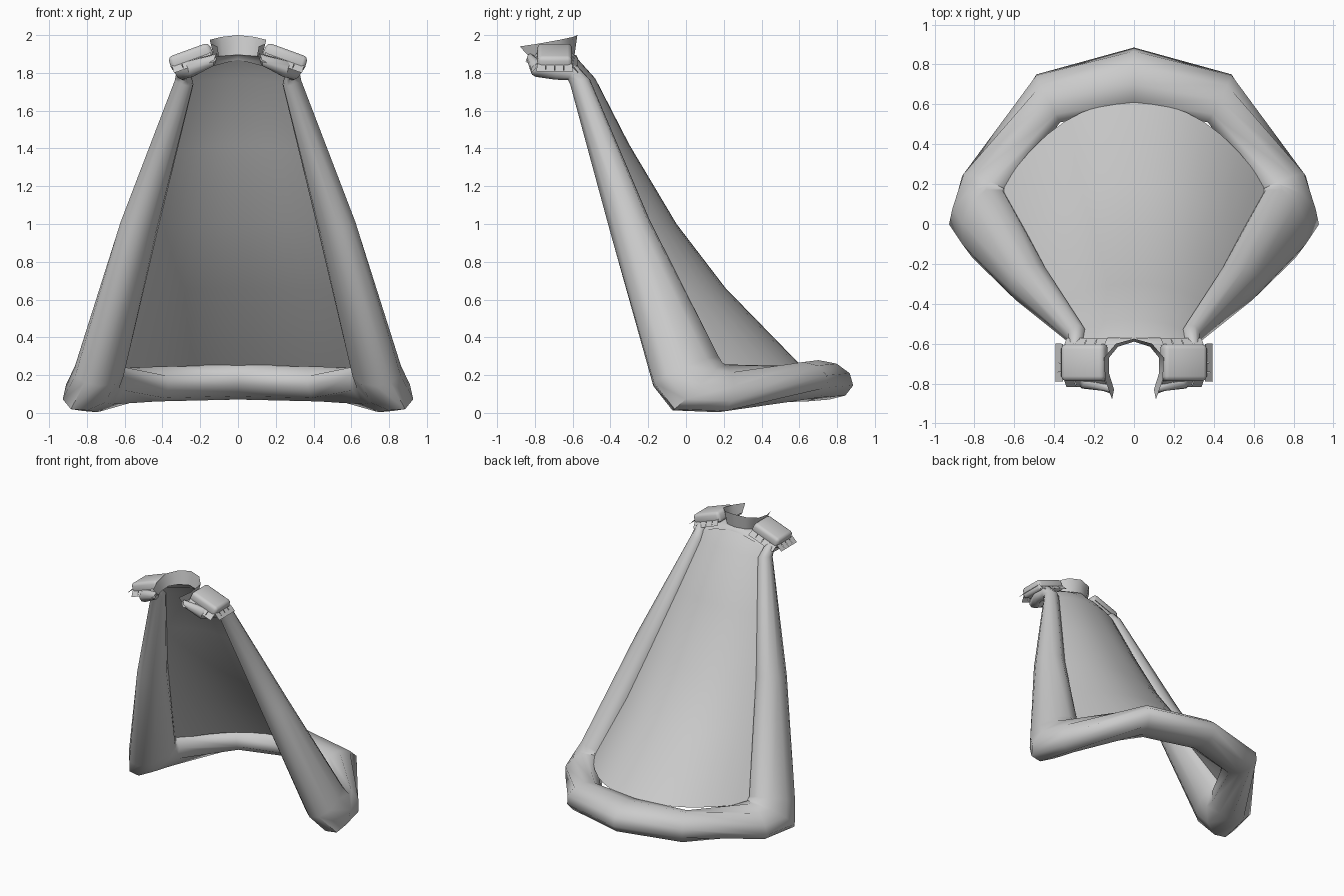
import bpy, bmesh, math
from mathutils import Vector, Matrix

if "Cube" in bpy.data.objects:
    bpy.data.objects.remove(bpy.data.objects["Cube"])


def finish(name, bm, angle=50):
    bmesh.ops.recalc_face_normals(bm, faces=bm.faces)
    me = bpy.data.meshes.new(name)
    bm.to_mesh(me)
    bm.free()
    ob = bpy.data.objects.new(name, me)
    bpy.context.collection.objects.link(ob)
    m = ob.modifiers.new("mirror", 'MIRROR')
    m.use_clip = True
    m.merge_threshold = 0.002
    bpy.ops.object.select_all(action='DESELECT')
    ob.select_set(True)
    bpy.context.view_layer.objects.active = ob
    bpy.ops.object.shade_smooth_by_angle(angle=math.radians(angle))
    return ob


def loft(name, rows, closed=False, cap_start=False):
    bm = bmesh.new()
    grid = [[bm.verts.new(p) for p in row] for row in rows]
    n = len(rows[0])
    for a, b in zip(grid, grid[1:]):
        for i in range(n if closed else n - 1):
            j = (i + 1) % n
            bm.faces.new((a[i], a[j], b[j], b[i]))
    if cap_start:
        bm.faces.new(grid[0])
    return finish(name, bm)


# Padded trim: shoulder front -> down the side -> round the corner -> back hem
# each section is a centre and two half axes
sections = [
    ((.12, -.82, 1.87), (.01, -.01, -.025), (0, -.02, .02)),
    ((.24, -.79, 1.825), (.015, -.025, -.035), (.02, -.025, .03)),
    ((.30, -.69, 1.81), (.02, 0, -.035), (.03, 0, .03)),
    ((.29, -.60, 1.80), (.025, -.02, -.025), (.03, .015, .03)),
    ((.285, -.56, 1.75), (.035, -.04, 0), (.035, .035, .02)),
    ((.52, -.30, 1.0), (.075, -.08, -.01), (.07, .07, .03)),
    ((.735, 0, .22), (.075, -.17, -.06), (.11, .06, .05)),
    ((.77, .06, .14), (.115, -.12, -.12), (.11, .06, .05)),
    ((.73, .19, .13), (.09, .02, -.12), (.10, .06, .05)),
    ((.43, .63, .165), (.06, .12, -.03), (.02, .03, .10)),
    ((0, .73, .175), (0, .155, -.03), (0, .02, .10)),
]
rings = []
for c, a, b in sections:
    c, a, b = Vector(c), Vector(a), Vector(b)
    rings.append([c + a * math.cos(k * math.pi / 5) + b * math.sin(k * math.pi / 5)
                  for k in range(10)])
loft("padded_trim", rings, closed=True, cap_start=True)

# Back cloth: edge half width, edge y, edge z, centre y, centre z
cloth = [(.27, -.58, 1.80, -.57, 1.87), (.29, -.55, 1.74, -.48, 1.77),
         (.40, -.42, 1.38, -.30, 1.42), (.51, -.28, 1.0, -.05, 1.0),
         (.61, -.14, .64, .21, .66), (.70, .13, .23, .61, .25)]
rows = []
for w, ye, ze, yc, zc in cloth:
    rows.append([(w * t, yc + (ye - yc) * t ** 2.3, zc + (ze - zc) * t * t)
                 for t in [i / 8 for i in range(9)]])
loft("back_cloth", rows)

# Collar and shoulder yoke share the neckline, running front to back centre
neck = [(.10, -.83, 1.885), (.125, -.75, 1.88), (.125, -.67, 1.885),
        (.08, -.615, 1.89), (0, -.59, 1.895)]
collar_top = [(.11, -.88, 1.94), (.145, -.78, 1.955), (.15, -.67, 1.975),
              (.09, -.60, 1.99), (0, -.575, 2.0)]
yoke_edge = [(.12, -.85, 1.86), (.25, -.80, 1.83), (.31, -.68, 1.82),
             (.27, -.58, 1.80), (0, -.57, 1.87)]
loft("collar", [neck, collar_top])
middle = [tuple((p + q) / 2 + (.012 if k == 2 else 0) for k, (p, q) in enumerate(zip(a, b)))
          for a, b in zip(neck, yoke_edge)]
loft("shoulder_yoke", [neck, middle, yoke_edge])

# Tilted shoulder pads
tilt = Matrix.Translation((.25, -.695, 1.885)) @ Matrix.Rotation(math.radians(20), 4, 'Y')
bm = bmesh.new()
bmesh.ops.create_cube(bm, size=1, matrix=Matrix.Diagonal((.24, .19, .08, 1)))
for v in bm.verts:
    if v.co.z > 0:
        v.co.x *= .95
        v.co.y *= .95
bmesh.ops.bevel(bm, geom=bm.edges[:], offset=.022, segments=2, profile=.5, affect='EDGES')
bm.transform(tilt)
finish("shoulder_pad", bm)

# Flared flaps hanging from the pad edges
bm = bmesh.new()


def flap(base, out, along, half, length, drop):
    base, out, along = Vector(base), Vector(out), Vector(along)
    tip = base + out * length - Vector((0, 0, drop))
    bm.faces.new([bm.verts.new(p) for p in (
        base - along * half, base + along * half,
        tip + along * half * 1.1, tip - along * half * 1.1)])


for y in (-.072, -.024, .024, .072):
    flap((.112, y, 0), (1, 0, 0), (0, 1, 0), .022, .05, .025)
for s in (-1, 1):
    for x in (-.08, -.025, .03, .085):
        flap((x, s * .088, -.01), (0, s, 0), (1, 0, 0), .025, .035, .04)
bm.transform(tilt)
finish("pad_flaps", bm)
